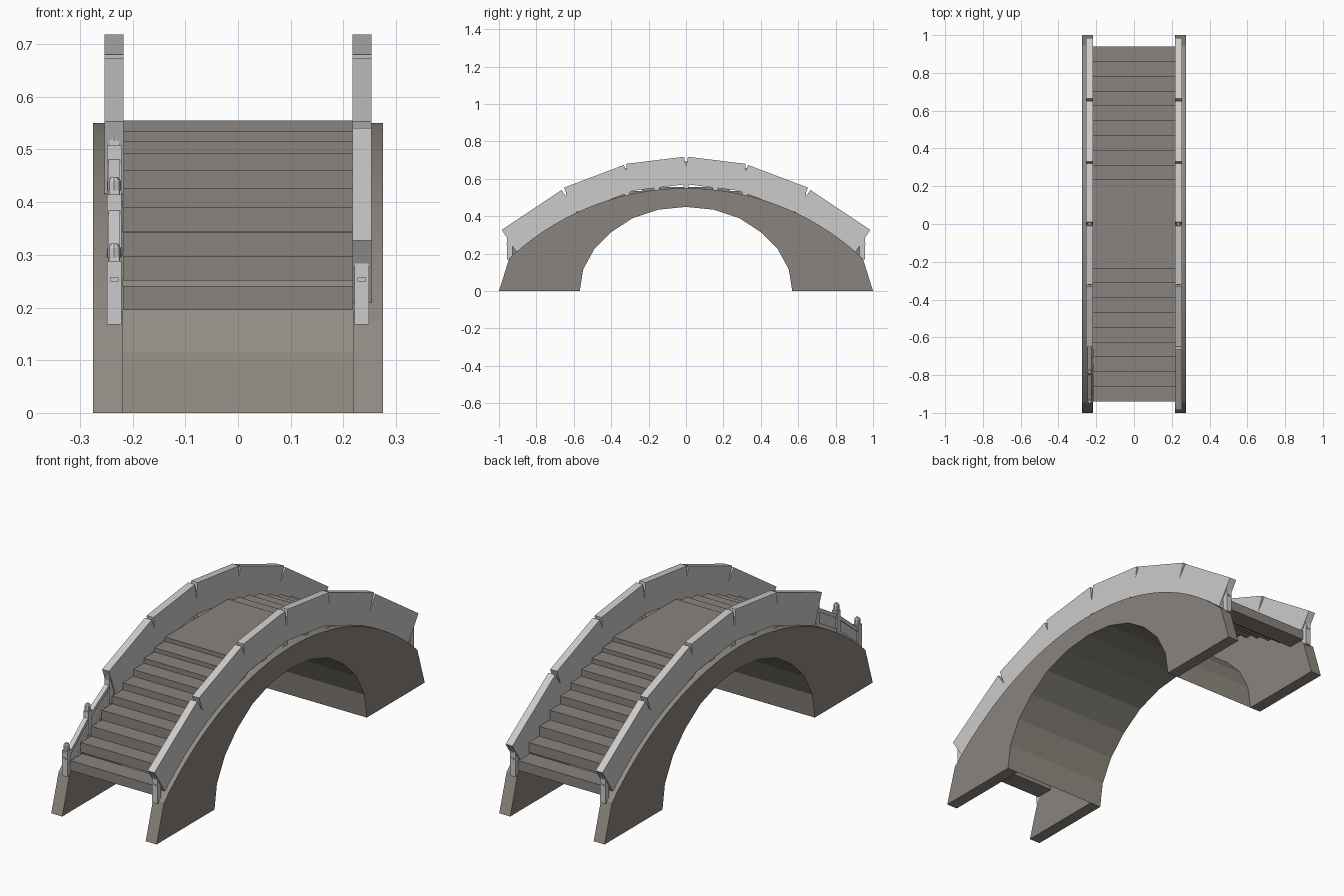
import bpy, bmesh, math
from mathutils import Vector

cube = bpy.data.objects.get("Cube")
if cube:
    bpy.data.objects.remove(cube, do_unlink=True)


def material(name, rgb):
    m = bpy.data.materials.new(name)
    m.use_nodes = True
    m.diffuse_color = (*rgb, 1)
    m.node_tree.nodes["Principled BSDF"].inputs["Base Color"].default_value = (*rgb, 1)
    return m


STONE = material("brown grey stone", (0.26, 0.23, 0.21))
EDGE_STONE = material("olive grey stone", (0.28, 0.26, 0.225))
RAIL = material("pale grey stone", (0.6, 0.6, 0.6))

INNER, OUTER = 0.218, 0.275
RADIUS, CROWN = 1.379, 0.55
RAIL_X = 0.235
SPACING = 0.157


def arc(y):
    """Height of the bridge's outer curve at y."""
    return CROWN - RADIUS + math.sqrt(RADIUS ** 2 - y ** 2)


def finish(name, bm, *mats):
    bmesh.ops.recalc_face_normals(bm, faces=bm.faces)
    mesh = bpy.data.meshes.new(name)
    bm.to_mesh(mesh)
    bm.free()
    for m in mats:
        mesh.materials.append(m)
    ob = bpy.data.objects.new(name, mesh)
    bpy.context.collection.objects.link(ob)
    return ob


def prism(bm, outline, x0, x1):
    """Extrude a (y, z) outline from x0 to x1."""
    face = bm.faces.new([bm.verts.new((x0, y, z)) for y, z in outline])
    out = bmesh.ops.extrude_face_region(bm, geom=[face])["geom"]
    verts = [v for v in out if isinstance(v, bmesh.types.BMVert)]
    bmesh.ops.translate(bm, verts=verts, vec=(x1 - x0, 0, 0))


def box(bm, x, y0, y1, z0, z1, half):
    prism(bm, [(y0, z0), (y1, z0), (y1, z1), (y0, z1)], x - half, x + half)


# Profiles of the arch opening and the outer curve
half_opening = [(-0.568, 0), (-0.55, 0.115), (-0.49, 0.225), (-0.40, 0.315),
                (-0.285, 0.39), (-0.15, 0.435)]
opening = half_opening + [(0, 0.45)] + [(-y, z) for y, z in reversed(half_opening)]
SEGMENTS = 32
curve = [(y, arc(y)) for y in (0.945 - 1.89 * i / SEGMENTS for i in range(SEGMENTS + 1))]

# Side walls of the arch
for side, label in ((1, "left"), (-1, "right")):
    bm = bmesh.new()
    prism(bm, opening + [(1, 0)] + curve + [(-1, 0)], side * INNER, side * OUTER)
    bmesh.ops.recalc_face_normals(bm, faces=bm.faces)
    for f in bm.faces:
        f.material_index = 0 if abs(f.normal.x) > 0.5 else 1
    ob = finish(label + "_arch_side", bm, STONE, EDGE_STONE)
    bpy.ops.object.select_all(action="DESELECT")
    ob.select_set(True)
    bpy.context.view_layer.objects.active = ob
    bpy.ops.object.shade_smooth_by_angle(angle=math.radians(8))

# Thin vault between the side walls
bm = bmesh.new()
rows = [[bm.verts.new((x, y, z)) for x in (-INNER, INNER)] for y, z in opening]
for a, b in zip(rows, rows[1:]):
    bm.faces.new((a[0], a[1], b[1], b[0]))
finish("vault", bm, EDGE_STONE)

# Steps on both slopes and the flat landing
step_tops = [0.241, 0.297, 0.343, 0.39, 0.427, 0.46, 0.492, 0.515, 0.535]
bm = bmesh.new()
TREAD = 0.0783
for side in (1, -1):
    for i, top in enumerate(step_tops):
        start = 0.94 - i * TREAD
        box(bm, 0, side * start, side * (start - TREAD - 0.01), top - 0.046, top, INNER)
box(bm, 0, -0.235, 0.235, 0.509, 0.555, INNER)
finish("steps", bm, STONE)

# Tilted parapet slabs, one bay left open at the front right
slab_tops = [((-0.985, 0.327), (-0.665, 0.541)),
             ((-0.652, 0.553), (-0.332, 0.674)),
             ((-0.32, 0.68), (-0.01, 0.718))]
for side, label in ((1, "left"), (-1, "right")):
    bm = bmesh.new()
    for end in (-1, 1):
        for i, (a, b) in enumerate(slab_tops):
            if (side, end, i) == (-1, -1, 0):
                continue
            a, b = Vector(a), Vector(b)
            along = (b - a).normalized()
            down = Vector((along.y, -along.x)) * 0.147
            outline = [(-end * p.x, p.y) for p in (a, b, b + down, a + down)]
            prism(bm, outline, side * 0.217, side * 0.253)
    finish(label + "_parapet", bm, RAIL)

# Posts with a flared collar and rounded cap
for side, label in ((1, "left"), (-1, "right")):
    bm = bmesh.new()
    x = side * RAIL_X
    for k in range(-6, 7):
        y = k * SPACING
        z = arc(y)
        box(bm, x, y - 0.014, y + 0.014, z - 0.01, z + 0.11, 0.0135)
        box(bm, x, y - 0.011, y + 0.011, z + 0.11, z + 0.117, 0.01)
        for low, high, r0, r1 in ((0.117, 0.135, 0.013, 0.013), (0.135, 0.143, 0.013, 0.007)):
            cap = bmesh.ops.create_cone(bm, cap_ends=True, segments=8,
                                        radius1=r0, radius2=r1, depth=high - low)
            bmesh.ops.translate(bm, verts=cap["verts"], vec=(x, y, z + (low + high) / 2))
    # End scrolls beside the last posts
    for end in (-1, 1):
        box(bm, x, end * 0.928, end * 0.957, 0.172, 0.28, 0.0135)
        box(bm, x, end * 0.955, end * 0.961, 0.249, 0.257, 0.008)
    finish(label + "_posts", bm, RAIL)

# Low framed railing in the open bay
bm = bmesh.new()
for k in (-6, -5):
    y0, y1 = k * SPACING + 0.01, (k + 1) * SPACING - 0.01
    for low, high, half in ((0, 0.02, 0.011), (0.02, 0.07, 0.006), (0.07, 0.09, 0.011)):
        outline = [(y0, arc(y0) + low), (y1, arc(y1) + low),
                   (y1, arc(y1) + high), (y0, arc(y0) + high)]
        prism(bm, outline, -RAIL_X - half, -RAIL_X + half)
finish("open_bay_railing", bm, RAIL)
